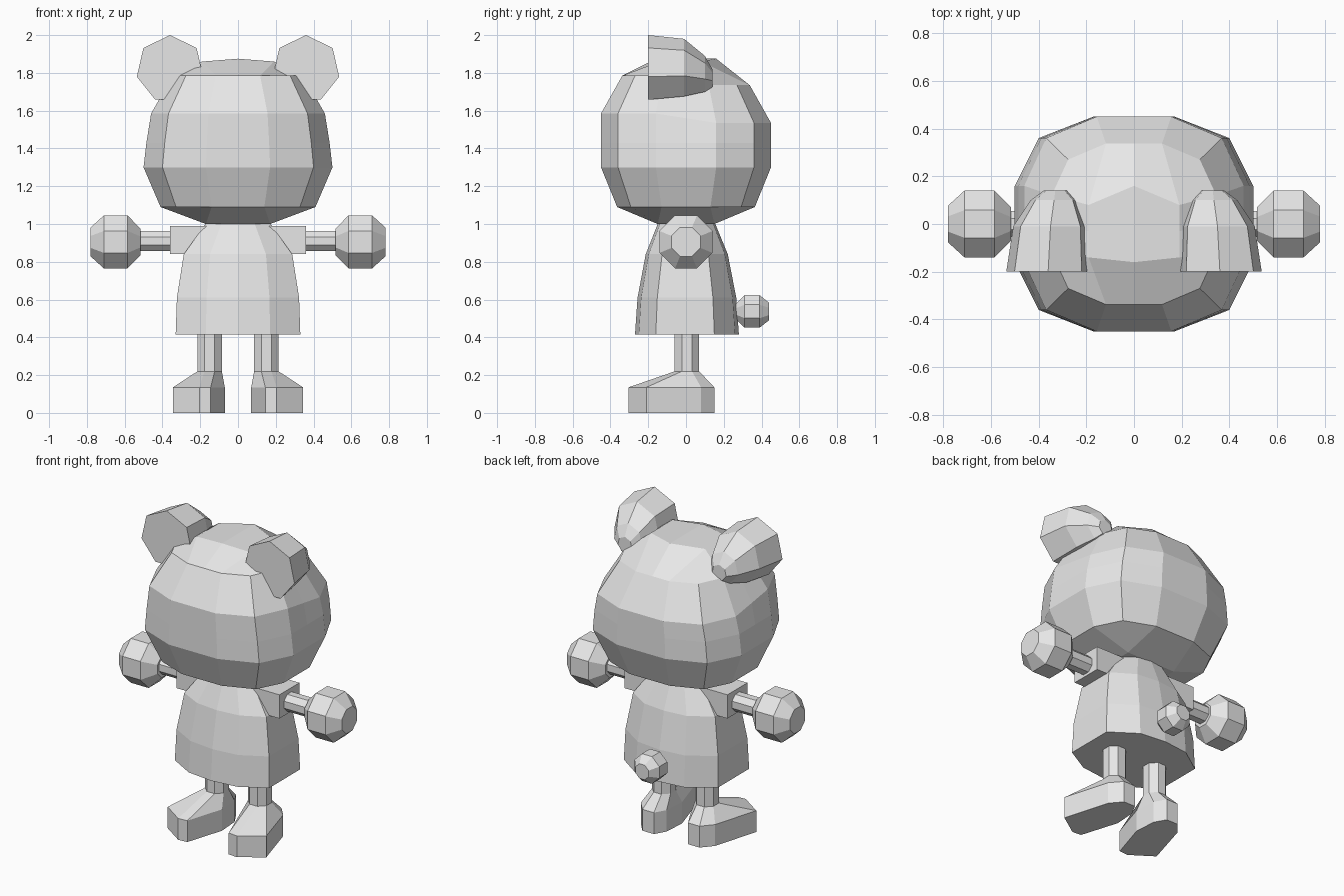
import bpy, bmesh, math

old = bpy.data.objects.get("Cube")
if old:
    bpy.data.objects.remove(old, do_unlink=True)

grey = bpy.data.materials.new("plain_grey")
grey.use_nodes = True
grey.diffuse_color = (0.8, 0.8, 0.8, 1)
for node in grey.node_tree.nodes:
    if node.type == 'BSDF_PRINCIPLED':
        node.inputs["Base Color"].default_value = (0.8, 0.8, 0.8, 1)


def finish(name, bm, mirror=False):
    """Turn a bmesh into a flat shaded object, optionally mirrored across x."""
    bmesh.ops.recalc_face_normals(bm, faces=bm.faces)
    mesh = bpy.data.meshes.new(name)
    bm.to_mesh(mesh)
    bm.free()
    mesh.materials.append(grey)
    obj = bpy.data.objects.new(name, mesh)
    bpy.context.collection.objects.link(obj)
    if mirror:
        mod = obj.modifiers.new("Mirror", 'MIRROR')
        mod.use_mirror_merge = False
    return obj


def loft(name, rings, mirror=False):
    """Skin a list of equal-length point rings and cap both ends."""
    bm = bmesh.new()
    loops = [[bm.verts.new(p) for p in ring] for ring in rings]
    n = len(loops[0])
    for a, b in zip(loops, loops[1:]):
        for i in range(n):
            j = (i + 1) % n
            bm.faces.new((a[i], a[j], b[j], b[i]))
    bm.faces.new(loops[0])
    bm.faces.new(loops[-1])
    return finish(name, bm, mirror)


def circle(n, r, start):
    return [(r * math.cos(start + math.tau * i / n), r * math.sin(start + math.tau * i / n))
            for i in range(n)]


HALF = math.pi / 8


# Head: a gridded cube pulled into a rounded block
def head_point(i, j, k):
    sx, sy = (i > 0) - (i < 0), (j > 0) - (j < 0)
    a, b = abs(i), abs(j)
    if abs(k) == 2 and a < 2 and b < 2:
        if k < 0:
            return 0.17 * i, 0.15 * j, 1.0
        return 0.19 * i, (0.16 if i == 0 else 0.11) * j + (-0.03 * a), 1.875 - 0.015 * a
    if a == 2 and b == 2:
        x, y = 0.40, 0.36
    elif a == 2:
        x, y = 0.50, 0.16 * b
    else:
        x, y = 0.17 * a, 0.45
    z = {-2: 1.09, -1: 1.30, 0: 1.43, 1: 1.56, 2: 1.76}[k]
    wide = {-2: 0.82, -1: 1, 0: 0.97, 1: 0.92, 2: 0.69}[k]
    deep = {-2: 0.81, -1: 1, 0: 1, 1: 1, 2: 0.75}[k]
    tilt = 0.025 if k > 0 else 0
    return sx * x * wide, sy * y * deep, z - tilt * sy


bm = bmesh.new()
bmesh.ops.create_cube(bm, size=4)
bmesh.ops.subdivide_edges(bm, edges=bm.edges[:], cuts=3, use_grid_fill=True)
for v in bm.verts:
    v.co = head_point(*(round(c) for c in v.co))
finish("head", bm)

# Ears: seven sided, flat at the front and domed at the back
loft("ears", [[(cx + x, y, cz + z) for x, z in circle(7, r, math.pi / 2)]
              for y, r, cx, cz in ((-0.20, 0.18, 0.36, 1.82), (-0.01, 0.16, 0.35, 1.82),
                                   (0.10, 0.10, 0.335, 1.79), (0.14, 0.05, 0.33, 1.77))],
     mirror=True)

# Dress-like body
half = ((0, -0.27), (0.17, -0.25), (0.33, -0.16), (0.33, 0.15), (0.17, 0.26), (0, 0.28))
outline = list(half) + [(-x, y) for x, y in half[-2:0:-1]]
loft("body", [[(x * sx, y * sy, z) for x, y in outline]
              for z, sx, sy in ((0.415, 1, 1), (0.61, 0.98, 0.95),
                                (0.84, 0.87, 0.79), (1.01, 0.50, 0.54))])

# Sleeves
loft("sleeves", [[(x, y, z) for y, z in ((-0.1, 0.84), (0.1, 0.84), (0.1, 0.99), (-0.1, 0.99))]
                 for x in (0.12, 0.36)], mirror=True)

# Arms and ball hands
loft("arms", [[(x, y, 0.91 + z) for y, z in circle(8, 0.058, HALF)]
              for x in (0.34, 0.56)], mirror=True)
loft("hands", [[(x, y, 0.905 + z) for y, z in circle(8, r, HALF)]
               for x, r in ((0.515, 0.075), (0.585, 0.152), (0.71, 0.152), (0.78, 0.083))],
     mirror=True)

# Ball tail
loft("tail", [[(x, y, 0.537 + z) for x, z in circle(8, r, HALF)]
              for y, r in ((0.265, 0.045), (0.31, 0.093), (0.39, 0.093), (0.44, 0.05))])

# Legs
ankle = [(0.15 + x, 0.005 - y) for x, y in circle(8, 0.07, HALF)]
loft("legs", [[(x, y, z) for x, y in ankle] for z in (0.20, 0.43)], mirror=True)

# Feet: toes turned outward, tapering up to the ankle
sole = ((0.345, -0.21), (0.205, -0.305), (0.145, -0.30), (0.07, -0.06),
        (0.08, 0.08), (0.12, 0.15), (0.20, 0.15), (0.26, 0.08))
loft("feet", [[(x, y, z) for x, y in ring]
              for ring, z in ((sole, 0), (sole, 0.135), (ankle, 0.22))], mirror=True)
